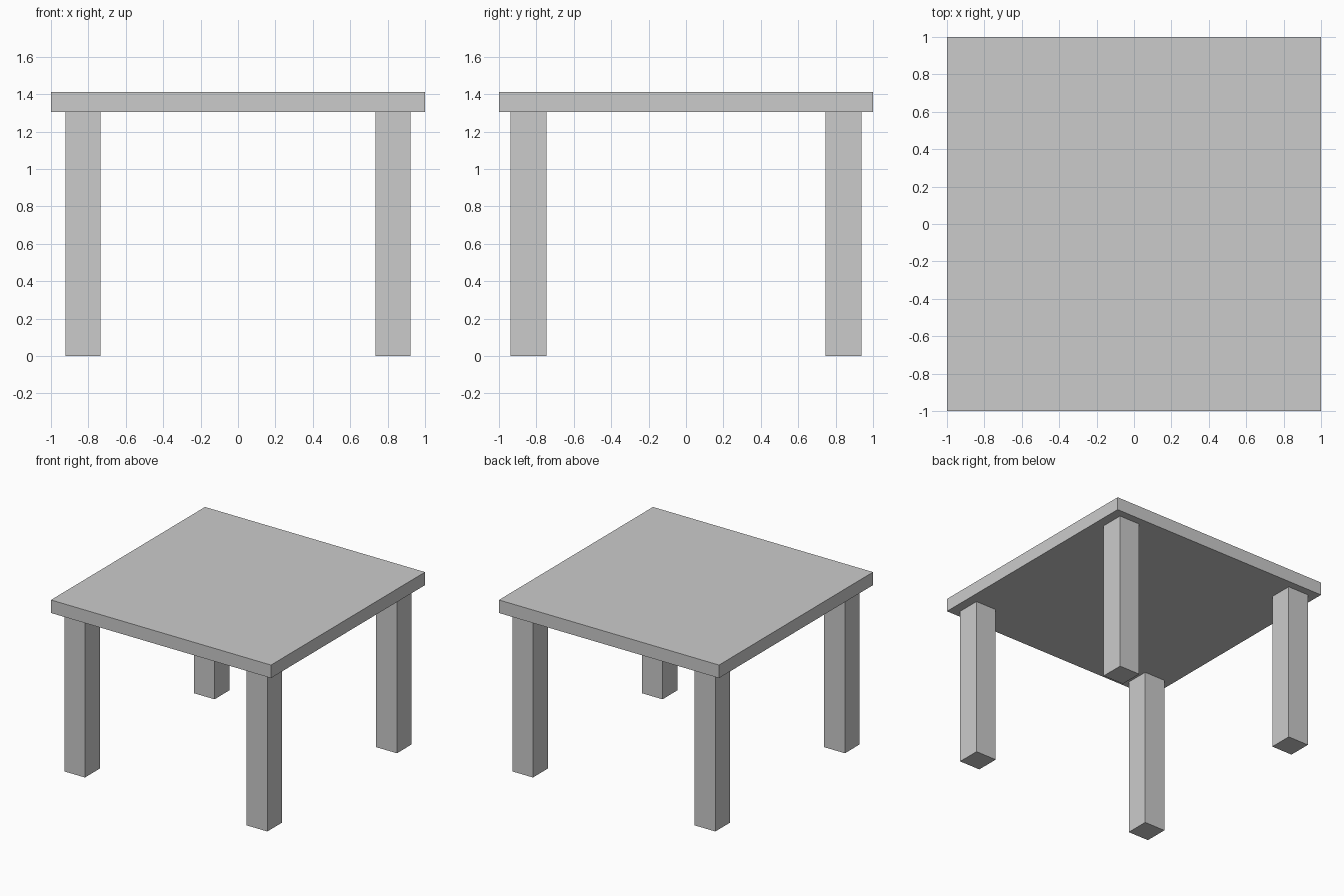
import bpy

if "Cube" in bpy.data.objects:
    bpy.data.objects.remove(bpy.data.objects["Cube"])

TOP_Z, UNDER_Z = 1.412, 1.305
LEG_X, LEG_Y = 0.829, 0.841      # leg centre offsets
LEG_W, LEG_D = 0.188, 0.192      # leg section


def box(name, centre, size):
    bpy.ops.mesh.primitive_cube_add(size=1, location=centre)
    obj = bpy.context.object
    obj.name = name
    obj.scale = size
    bpy.ops.object.transform_apply(location=False, rotation=False, scale=True)
    return obj


# Square table top
box("table_top", (0, 0, (TOP_Z + UNDER_Z) / 2), (2, 2, TOP_Z - UNDER_Z))

# Four straight legs
for sy, depth in ((-1, "front"), (1, "back")):
    for sx, side in ((-1, "left"), (1, "right")):
        box(f"{depth}_{side}_leg",
            (sx * LEG_X, sy * LEG_Y, UNDER_Z / 2),
            (LEG_W, LEG_D, UNDER_Z))
